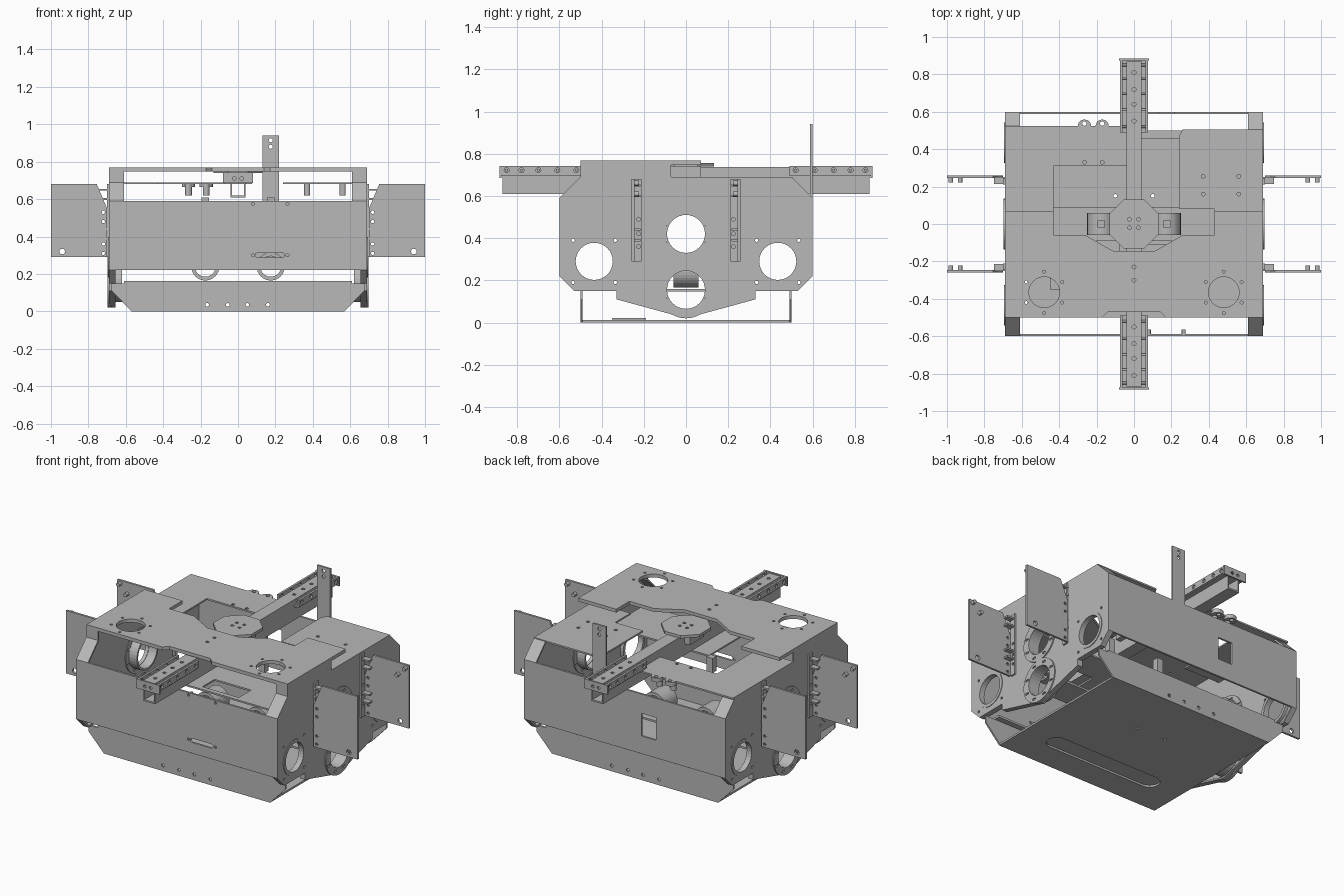
import bpy, bmesh, math
from mathutils import Matrix

if "Cube" in bpy.data.objects:
    bpy.data.objects.remove(bpy.data.objects["Cube"])

GREY = (0.48, 0.48, 0.48, 1)
steel = bpy.data.materials.new("plain_grey_metal")
steel.use_nodes = True
steel.diffuse_color = GREY
steel.node_tree.nodes["Principled BSDF"].inputs["Base Color"].default_value = GREY

# Sheet directions: local outline axes to model axes
TURN = {
    "x": Matrix(((0, 0, 1), (1, 0, 0), (0, 1, 0))).to_4x4(),
    "y": Matrix(((1, 0, 0), (0, 0, -1), (0, 1, 0))).to_4x4(),
    "z": Matrix.Identity(4),
}


def circle(u, v, r, n=32):
    return [(u + r * math.cos(2 * math.pi * i / n), v + r * math.sin(2 * math.pi * i / n)) for i in range(n)]


def rect(u0, u1, v0, v1):
    return [(u0, v0), (u1, v0), (u1, v1), (u0, v1)]


def slot(u, v, half, r):
    n = 12
    arc = [math.pi * (i / n - 0.5) for i in range(n + 1)]
    right = [(u + half + r * math.cos(a), v + r * math.sin(a)) for a in arc]
    return right + [(u - half - r * math.cos(a), v - r * math.sin(a)) for a in arc]


def sheet(name, axis, a, b, outline, holes=()):
    """Extruded outline with holes, filling a..b along the given axis."""
    curve = bpy.data.curves.new(name, "CURVE")
    curve.dimensions = "2D"
    curve.fill_mode = "BOTH"
    curve.extrude = abs(b - a) / 2
    for loop in [outline, *holes]:
        spline = curve.splines.new("POLY")
        spline.points.add(len(loop) - 1)
        for point, (u, v) in zip(spline.points, loop):
            point.co = (u, v, 0, 1)
        spline.use_cyclic_u = True
    temp = bpy.data.objects.new(name, curve)
    bpy.context.collection.objects.link(temp)
    mesh = bpy.data.meshes.new_from_object(temp.evaluated_get(bpy.context.evaluated_depsgraph_get()))
    bpy.data.objects.remove(temp)
    bm = bmesh.new()
    bm.from_mesh(mesh)
    bmesh.ops.remove_doubles(bm, verts=bm.verts, dist=0.0001)
    bmesh.ops.recalc_face_normals(bm, faces=bm.faces)
    for face in bm.faces:
        face.smooth = False
    mid = (a + b) / 2
    shift = Matrix.Translation([mid if axis == k else 0 for k in "xyz"])
    bmesh.ops.transform(bm, matrix=shift @ TURN[axis], verts=bm.verts)
    bm.to_mesh(mesh)
    bm.free()
    mesh.materials.clear()
    mesh.materials.append(steel)
    obj = bpy.data.objects.new(name, mesh)
    bpy.context.collection.objects.link(obj)
    return obj


def box(name, x, y, z):
    return sheet(name, "z", *z, rect(*x, *y))


def strip(name, path, x0, x1, t=0.01):
    """Bent flange following a path in y and z."""
    for (y0, z0), (y1, z1) in zip(path, path[1:]):
        d = math.hypot(y1 - y0, z1 - z0)
        ny, nz = -(z1 - z0) / d * t, (y1 - y0) / d * t
        sheet(name, "x", x0, x1, [(y0, z0), (y1, z1), (y1 + ny, z1 + nz), (y0 + ny, z0 + nz)])


def rod(name, axis, a, b, u, v, r):
    sheet(name, axis, a, b, circle(u, v, r, 16))


# Side plates with bearing holes, inner flanges and bearing rings
foot = [(-0.6, 0.22), (-0.53, 0.15), (-0.33, 0.15), (-0.33, 0.11), (0, 0.02),
        (0.33, 0.11), (0.33, 0.15), (0.53, 0.15), (0.6, 0.22)]
side_outline = foot + [(0.6, 0.59), (0.5, 0.69), (-0.07, 0.69), (-0.07, 0.75), (-0.5, 0.75), (-0.5, 0.69), (-0.6, 0.59)]
for s in (-1, 1):
    holes = [circle(0, 0.42, 0.1), circle(0, 0.155, 0.1)]
    for t in (-1, 1):
        holes.append(circle(t * 0.435, 0.29, 0.09))
        holes += [circle(t * 0.435 + dy, 0.29 + dz, 0.008, 10) for dy in (-0.1, 0.1) for dz in (-0.1, 0.1)]
    sheet("side_plate", "x", s * 0.68, s * 0.69, side_outline, holes)
    strip("side_flange", foot, s * 0.655, s * 0.69)
    for z in (0.42, 0.155):
        bolts = [slot(0.112 * math.cos(a), z + 0.112 * math.sin(a), 0.008, 0.006)
                 for a in [math.pi * (k + 0.5) / 4 for k in range(8)]]
        sheet("bearing_ring", "x", s * 0.675, s * 0.697, circle(0, z, 0.135, 48), [circle(0, z, 0.09)] + bolts)
        sheet("bearing_sleeve", "x", s * 0.62, s * 0.68, circle(0, z, 0.105), [circle(0, z, 0.093)])
    for t in (-1, 1):
        sheet("corner_ring", "x", s * 0.66, s * 0.694, circle(t * 0.435, 0.29, 0.108), [circle(t * 0.435, 0.29, 0.088)])
        # Sloped shoulder flanges at the four upper corners
        strip("shoulder", [(t * 0.5, 0.69), (t * 0.6, 0.59)], s * 0.61, s * 0.69, 0.01 * -t)
    sheet("front_corner_tab", "y", -0.5, -0.49, rect(*sorted((s * 0.61, s * 0.69)), 0.69, 0.75))

# Front and rear panels
sheet("front_panel", "y", -0.6, -0.588, rect(-0.69, 0.69, 0.22, 0.59),
      [slot(0.17, 0.3, 0.065, 0.013)] + [circle(x, z, 0.008, 10) for x in (0.08, 0.265) for z in (0.3, 0.575)])
sheet("rear_panel", "y", 0.588, 0.6, rect(-0.69, 0.69, 0.22, 0.59), [rect(-0.215, -0.115, 0.33, 0.47)])
sheet("upright_tab", "y", 0.588, 0.6, rect(0.13, 0.22, 0.55, 0.94), [circle(0.175, z, 0.011, 12) for z in (0.88, 0.915)])
for x in (0.08, 0.265):
    rod("panel_stud", "y", -0.59, -0.565, x, 0.575, 0.01)

# Bottom tray with folded front and rear walls
sheet("tray_floor", "z", 0, 0.012, rect(-0.57, 0.57, -0.5, 0.5),
      [slot(0, -0.27, 0.34, 0.06)] + [circle(x, 0.15, 0.01, 10) for x in (-0.1, 0.1)])
box("tray_slot_cover", (-0.45, 0.45), (-0.35, -0.19), (0.014, 0.022))
for s in (-1, 1):
    wall = [(-0.57, 0), (0.57, 0), (0.675, 0.11), (0.675, 0.15), (-0.675, 0.15), (-0.675, 0.11)]
    sheet("tray_wall", "y", s * 0.49, s * 0.5, wall,
          [circle(x, 0.035, 0.01, 10) for x in (-0.165, -0.055, 0.05, 0.16)])
    box("tray_lip", (-0.61, 0.61), sorted((s * 0.455, s * 0.5)), (0.15, 0.163))
    # Hanging ring brackets
    sheet("hanging_ring", "y", -0.06, 0.06, circle(s * 0.175, 0.24, 0.075), [circle(s * 0.175, 0.24, 0.055)])
    box("ring_hanger", (s * 0.175 - 0.02, s * 0.175 + 0.02), (-0.02, 0.02), (0.52, 0.61))
box("tray_crossbar", (-0.6, 0.6), (-0.09, 0.09), (0.148, 0.16))

# Front top plate with stepped notch
half = [(0.14, -0.47), (0.17, -0.5), (0.69, -0.5), (0.69, 0.07), (0.43, 0.07), (0.43, -0.06), (0.26, -0.06), (0.11, -0.145)]
top_holes = [circle(0, y, 0.01, 10) for y in (-0.3, -0.23)]
for s in (-1, 1):
    top_holes.append(circle(s * 0.48, -0.365, 0.082))
    top_holes += [circle(s * 0.48 + 0.11 * math.cos(a), -0.365 + 0.11 * math.sin(a), 0.008, 10)
                  for a in [math.pi * (k + 0.5) / 3 for k in range(6)]]
sheet("front_top_plate", "z", 0.747, 0.768, half + [(-x, y) for x, y in reversed(half)], top_holes)

# Rear top plates, spacers and hook tabs
sheet("rear_top_plate_right", "z", 0.68, 0.69,
      [(-0.69, -0.07), (-0.43, -0.07), (-0.43, 0.31), (-0.04, 0.31), (-0.04, 0.525), (-0.69, 0.525)],
      [circle(x, 0.33, 0.01, 10) for x in (-0.265, -0.17)])
sheet("rear_top_plate_left", "z", 0.68, 0.69,
      [(0.24, 0.08), (0.43, 0.08), (0.43, -0.07), (0.69, -0.07), (0.69, 0.505), (0.26, 0.505), (0.24, 0.47)],
      [circle(x, y, 0.01, 10) for x in (0.37, 0.56) for y in (0.16, 0.255)])
for x in (-0.265, -0.17):
    sheet("hook_tab", "z", 0.665, 0.69, slot(x, 0.525, 0.002, 0.033), [circle(x, 0.537, 0.012, 12)])
    rod("hook_post", "z", 0.62, 0.68, x, 0.5, 0.018)
for x in (0.37, 0.56):
    for y in (0.16, 0.255):
        rod("plate_spacer", "z", 0.62, 0.68, x, y, 0.016)

# Inner deck with a rectangular opening
sheet("inner_deck", "z", 0.54, 0.55, rect(-0.08, 0.6, -0.45, -0.11), [rect(0.05, 0.3, -0.42, -0.3)])

# Central beam, octagonal hub and end rails
oct_plate = circle(0, 0, 0.143, 8)
turn = math.pi / 8
oct_plate = [(x * math.cos(turn) - y * math.sin(turn), x * math.sin(turn) + y * math.cos(turn)) for x, y in oct_plate]
sheet("hub_plate", "z", 0.74, 0.757, oct_plate, [circle(x, y, 0.01, 10) for x in (-0.025, 0.025) for y in (-0.02, 0.025)])
box("hub_block", (-0.075, 0.075), (-0.07, 0.07), (0.68, 0.74))
beam_holes = [circle(0, s * y, 0.011, 10) for s in (-1, 1) for y in (0.55, 0.64, 0.72, 0.81)]
sheet("beam_top", "z", 0.728, 0.738, rect(-0.04, 0.04, -0.87, 0.87), beam_holes)
box("beam_bottom", (-0.04, 0.04), (-0.87, 0.87), (0.61, 0.62))
for s in (-1, 1):
    box("beam_web", sorted((s * 0.032, s * 0.04)), (-0.87, 0.87), (0.62, 0.73))
    ends = sorted((s * 0.49, s * 0.88))
    box("rail_base", (-0.07, 0.07), ends, (0.695, 0.703))
    sheet("rail_end_cap", "y", s * 0.875, s * 0.885, rect(-0.08, 0.08, 0.685, 0.742),
          [circle(x, 0.71, 0.01, 10) for x in (-0.02, 0.02)])
    for t in (-1, 1):
        bolts = [circle(s * y, 0.722, 0.012, 12) for y in (0.52, 0.61, 0.7, 0.78, 0.85)]
        sheet("rail_wall", "x", t * 0.062, t * 0.075, rect(*ends, 0.7, 0.742), bolts)
        for y in (0.52, 0.61, 0.7, 0.78, 0.85):
            rod("rail_bolt", "x", t * 0.04, t * 0.07, s * y, 0.722, 0.007)

# Wing plates with mounting brackets and pegs
for s in (-1, 1):
    for t in (-1, 1):
        wing = [(0.7, 0.29), (1, 0.29), (1, 0.68), (0.755, 0.68), (0.7, 0.55)]
        holes = [circle(s * 0.94, 0.32, 0.015, 16)] + [circle(s * 0.72, z, 0.009, 10) for z in (0.31, 0.36, 0.48, 0.53)]
        sheet("wing_plate", "y", t * 0.245, t * 0.258, [(s * x, z) for x, z in wing], holes)
        sheet("wing_bracket", "x", s * 0.69, s * 0.7, rect(*sorted((t * 0.21, t * 0.245)), 0.29, 0.68),
              [circle(t * 0.225, z, 0.009, 10) for z in (0.36, 0.42, 0.49)])
        for z in (0.39, 0.44, 0.6, 0.65):
            box("bracket_gusset", sorted((s * 0.69, s * 0.748)), sorted((t * 0.215, t * 0.25)), (z - 0.005, z + 0.005))
        for x, z in ((0.98, 0.66), (0.93, 0.61)):
            rod("wing_peg", "y", t * 0.222, t * 0.25, s * x, z, 0.012)
